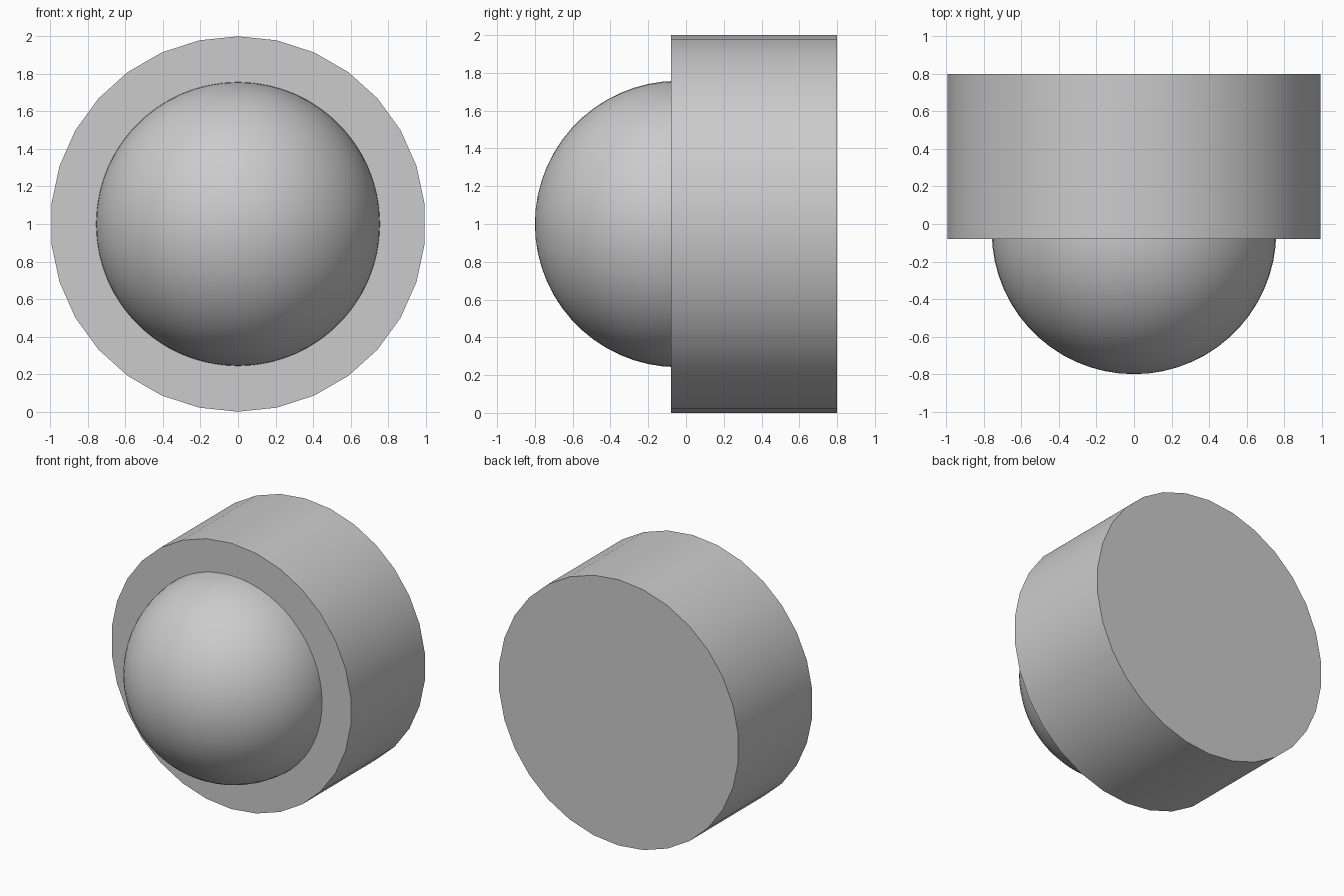
import bpy
from math import pi, radians

default = bpy.data.objects.get("Cube")
if default:
    bpy.data.objects.remove(default, do_unlink=True)

# One plain grey for the whole model
grey = bpy.data.materials.new("light_grey")
grey.use_nodes = True
colour = (0.6, 0.6, 0.6, 1)
grey.diffuse_color = colour
grey.node_tree.nodes["Principled BSDF"].inputs["Base Color"].default_value = colour


def finish(name):
    """Name the active part, colour it and smooth its curved faces."""
    part = bpy.context.object
    part.name = name
    part.data.materials.append(grey)
    bpy.ops.object.shade_smooth_by_angle(angle=radians(30))


# Drum lying on its side, with its axis front to back
front, back = -0.08, 0.8
bpy.ops.mesh.primitive_cylinder_add(
    vertices=30, radius=1, depth=back - front,
    location=(0, (front + back) / 2, 1), rotation=(pi / 2, 0, 0))
finish("drum_body")

# Ball set into the front face, with its pole facing forward
radius = 0.758
bpy.ops.mesh.primitive_uv_sphere_add(
    segments=60, ring_count=30, radius=radius,
    location=(0, radius - 0.8, 1), rotation=(pi / 2, 0, 0))
finish("front_dome")
